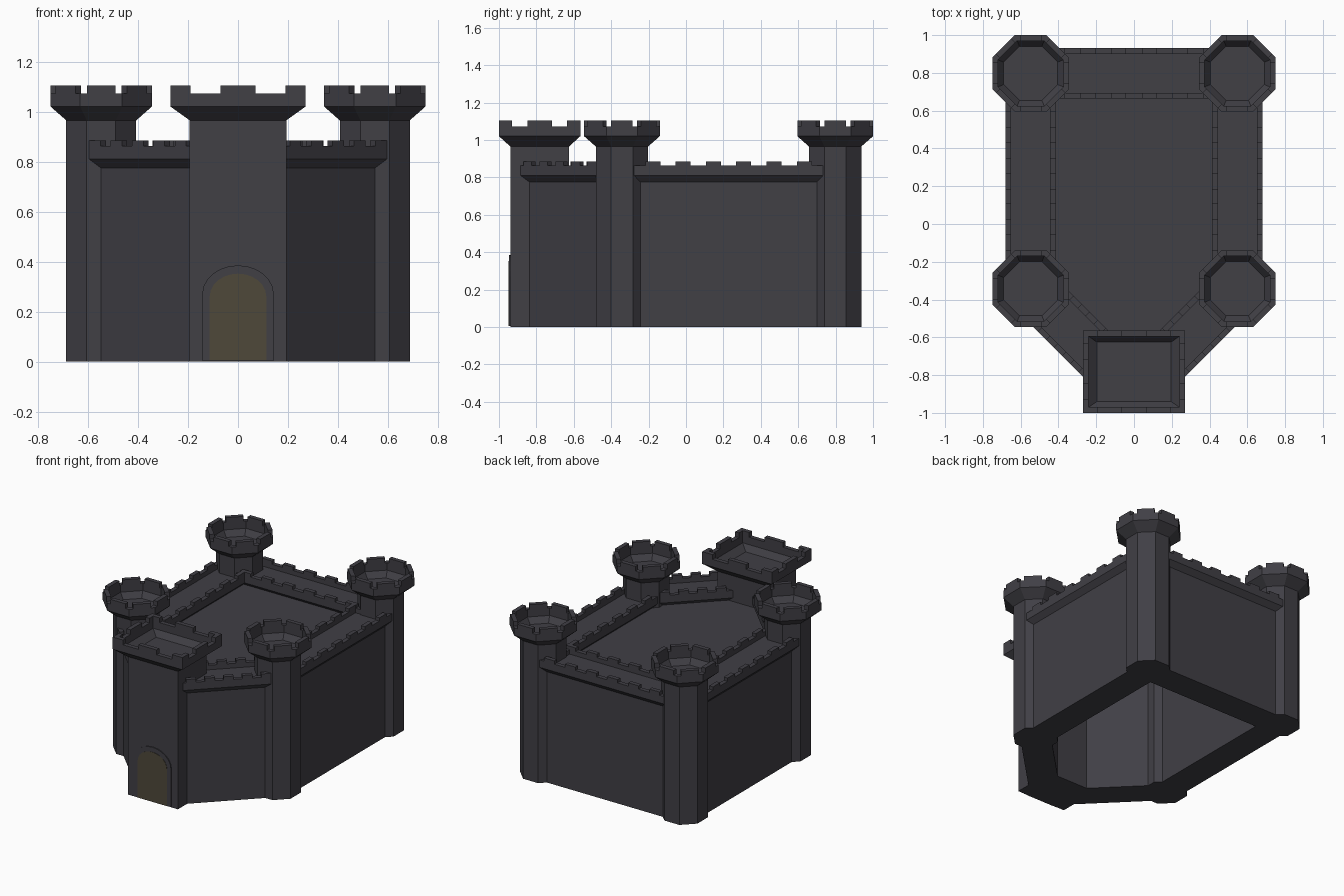
import bpy, bmesh, math
from mathutils import Vector, Matrix

if "Cube" in bpy.data.objects:
    bpy.data.objects.remove(bpy.data.objects["Cube"])


def material(name, rgb):
    m = bpy.data.materials.new(name)
    m.diffuse_color = (*rgb, 1)
    m.use_nodes = True
    m.node_tree.nodes["Principled BSDF"].inputs["Base Color"].default_value = m.diffuse_color
    return m


STONE = material("dark_stone", (0.052, 0.050, 0.060))
WOOD = material("dark_wood", (0.078, 0.066, 0.042))


def finish(bm, name, mat):
    bmesh.ops.recalc_face_normals(bm, faces=bm.faces[:])
    me = bpy.data.meshes.new(name)
    bm.to_mesh(me)
    bm.free()
    me.materials.append(mat)
    ob = bpy.data.objects.new(name, me)
    bpy.context.scene.collection.objects.link(ob)
    return ob


def loft(bm, rings):
    """Join equal-length point rings with quads and cap both ends."""
    vs = [[bm.verts.new(p) for p in r] for r in rings]
    n = len(vs[0])
    for a, b in zip(vs, vs[1:]):
        for i in range(n):
            bm.faces.new((a[i], a[(i + 1) % n], b[(i + 1) % n], b[i]))
    bm.faces.new(vs[0][::-1])
    bm.faces.new(vs[-1])


def box(bm, centre, size, angle=0.0):
    mat = (Matrix.Translation(centre) @ Matrix.Rotation(angle, 4, 'Z')
           @ Matrix.Diagonal((*size, 1)))
    bmesh.ops.create_cube(bm, size=1, matrix=mat)


TX, BACK, FRONT = 0.547, 0.7975, -0.3425
CREN_Z, CREN_H = 1.0855, 0.039


# Octagonal towers with flared, hollow heads
def tower(name, cx, cy):
    bm = bmesh.new()
    prof = [(.14, 0), (.14, .965), (.2025, 1.02), (.2025, 1.072),
            (.1725, 1.072), (.1725, 1.02), (.143, .98)]
    rings = []
    for ap, z in prof:
        r = ap / math.cos(math.pi / 8)
        rings.append([(cx + r * math.cos(math.pi / 8 + k * math.pi / 4),
                       cy + r * math.sin(math.pi / 8 + k * math.pi / 4), z)
                      for k in range(8)])
    loft(bm, rings)
    for k in range(8):
        a = k * math.pi / 4
        box(bm, (cx + .1875 * math.cos(a), cy + .1875 * math.sin(a), CREN_Z),
            (.03, .115, CREN_H), a)
    finish(bm, name, STONE)


for side, s in (("left", -1), ("right", 1)):
    tower("back_tower_" + side, s * TX, BACK)
    tower("front_tower_" + side, s * TX, FRONT)

# Square gatehouse with flared, hollow head
GY = -0.7825
bm = bmesh.new()
rings = []
for hx, hy, z in [(.193, .157, 0), (.193, .157, .965), (.27, .2175, 1.02),
                  (.27, .2175, 1.072), (.24, .1875, 1.072),
                  (.24, .1875, 1.02), (.196, .157, .98)]:
    rings.append([(x * hx, GY + y * hy, z)
                  for x, y in ((-1, -1), (1, -1), (1, 1), (-1, 1))])
loft(bm, rings)
for s in (-1, 1):
    box(bm, (0, GY + s * .2025, CREN_Z), (.14, .03, CREN_H))
    box(bm, (s * .255, GY, CREN_Z), (.03, .13, CREN_H))
    for t in (-1, 1):
        box(bm, (s * .23, GY + t * .2025, CREN_Z), (.08, .03, CREN_H))
        box(bm, (s * .255, GY + t * .167, CREN_Z), (.03, .041, CREN_H))
finish(bm, "gatehouse", STONE)

# Curtain walls: one flared profile with a sunken walkway, swept between points
HALF = [(.10, 0), (.10, .775), (.133, .81), (.133, .862), (.103, .862), (.103, .83)]
PROFILE = HALF + [(-u, z) for u, z in reversed(HALF)]


def wall(name, a, b, merlons, width):
    a, b = Vector((*a, 0)), Vector((*b, 0))
    d = (b - a).normalized()
    n = Vector((-d.y, d.x, 0))
    bm = bmesh.new()
    loft(bm, [[p + n * u + Vector((0, 0, z)) for u, z in PROFILE] for p in (a, b)])
    for t in merlons:
        for u in (-.118, .118):
            box(bm, a + d * t + n * u + Vector((0, 0, .871)),
                (width, .03, .028), math.atan2(d.y, d.x))
    finish(bm, name, STONE)


def spaced(mid, count, step):
    return [mid + (i - (count - 1) / 2) * step for i in range(count)]


wall("back_wall", (-TX, BACK), (TX, BACK), spaced(TX, 6, .163), .08)
for side, s in (("left", -1), ("right", 1)):
    wall("side_wall_" + side, (s * TX, FRONT), (s * TX, BACK),
         spaced((BACK - FRONT) / 2, 6, .162), .08)
    wall("front_wall_" + side, (s * TX, FRONT), (s * .06, FRONT - TX + .06),
         [.097 + .121 * i for i in range(5)], .064)

# Flat roof filling the courtyard, open underneath
bm = bmesh.new()
half = [(.5, .75), (.5, FRONT), (.1, -.74)]
bm.faces.new([bm.verts.new((x, y, .785)) for x, y in
              half + [(-x, y) for x, y in reversed(half)]])
finish(bm, "courtyard_roof", STONE)


# Arched door surround and door panel as thin plates
def arch(name, w, spring, rise, y0, y1, mat):
    pts = [(-w, 0.004), (w, 0.004)]
    pts += [(w * math.cos(math.pi * i / 12), spring + rise * math.sin(math.pi * i / 12))
            for i in range(13)]
    bm = bmesh.new()
    loft(bm, [[(x, y, z) for x, z in pts] for y in (y0, y1)])
    finish(bm, name, mat)


arch("door_surround", .143, .27, .115, -.946, -.938, STONE)
arch("door", .113, .262, .09, -.948, -.940, WOOD)
